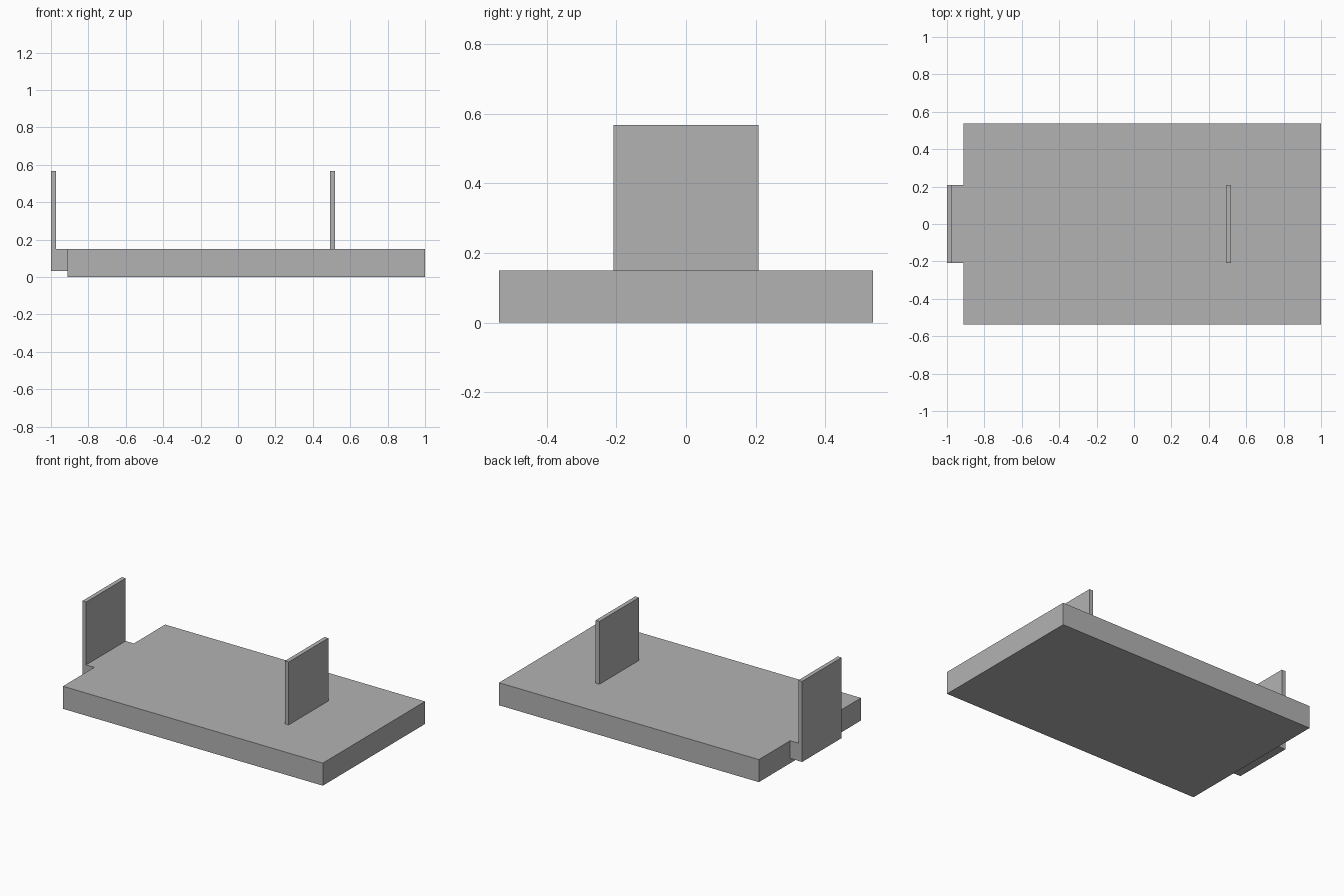
import bpy
import bmesh

cube = bpy.data.objects.get("Cube")
if cube:
    bpy.data.objects.remove(cube, do_unlink=True)

# Single grey finish
GREY = (0.45, 0.45, 0.45, 1.0)
grey = bpy.data.materials.new("plain_grey")
grey.use_nodes = True
grey.diffuse_color = GREY
grey.node_tree.nodes["Principled BSDF"].inputs["Base Color"].default_value = GREY


def extrude_profile(name, profile, half_width):
    """Extrude an x-z outline symmetrically along y."""
    bm = bmesh.new()
    face = bm.faces.new([bm.verts.new((x, -half_width, z)) for x, z in profile])
    result = bmesh.ops.extrude_face_region(bm, geom=[face])
    verts = [v for v in result["geom"] if isinstance(v, bmesh.types.BMVert)]
    bmesh.ops.translate(bm, verts=verts, vec=(0, 2 * half_width, 0))
    bmesh.ops.recalc_face_normals(bm, faces=bm.faces)
    mesh = bpy.data.meshes.new(name)
    bm.to_mesh(mesh)
    bm.free()
    mesh.materials.append(grey)
    obj = bpy.data.objects.new(name, mesh)
    bpy.context.collection.objects.link(obj)
    return obj


def box_profile(x0, x1, z0, z1):
    return [(x0, z0), (x1, z0), (x1, z1), (x0, z1)]


DECK_END, DECK_TOP = -0.912, 0.15
PLATE_TOP, PLATE_THICK, PLATE_HALF = 0.568, 0.028, 0.208

# Broad flat slab
extrude_profile("base_slab", box_profile(DECK_END, 1.0, 0.0, DECK_TOP), 0.537)

# Upright plate standing on the slab
extrude_profile("inner_upright",
                box_profile(0.491, 0.491 + PLATE_THICK, DECK_TOP, PLATE_TOP), PLATE_HALF)

# L-shaped bracket: tab off the slab end, turning up into a plate
extrude_profile("end_bracket", [
    (-1.0, 0.032), (DECK_END, 0.032), (DECK_END, DECK_TOP),
    (-1.0 + PLATE_THICK, DECK_TOP), (-1.0 + PLATE_THICK, PLATE_TOP), (-1.0, PLATE_TOP),
], PLATE_HALF)
